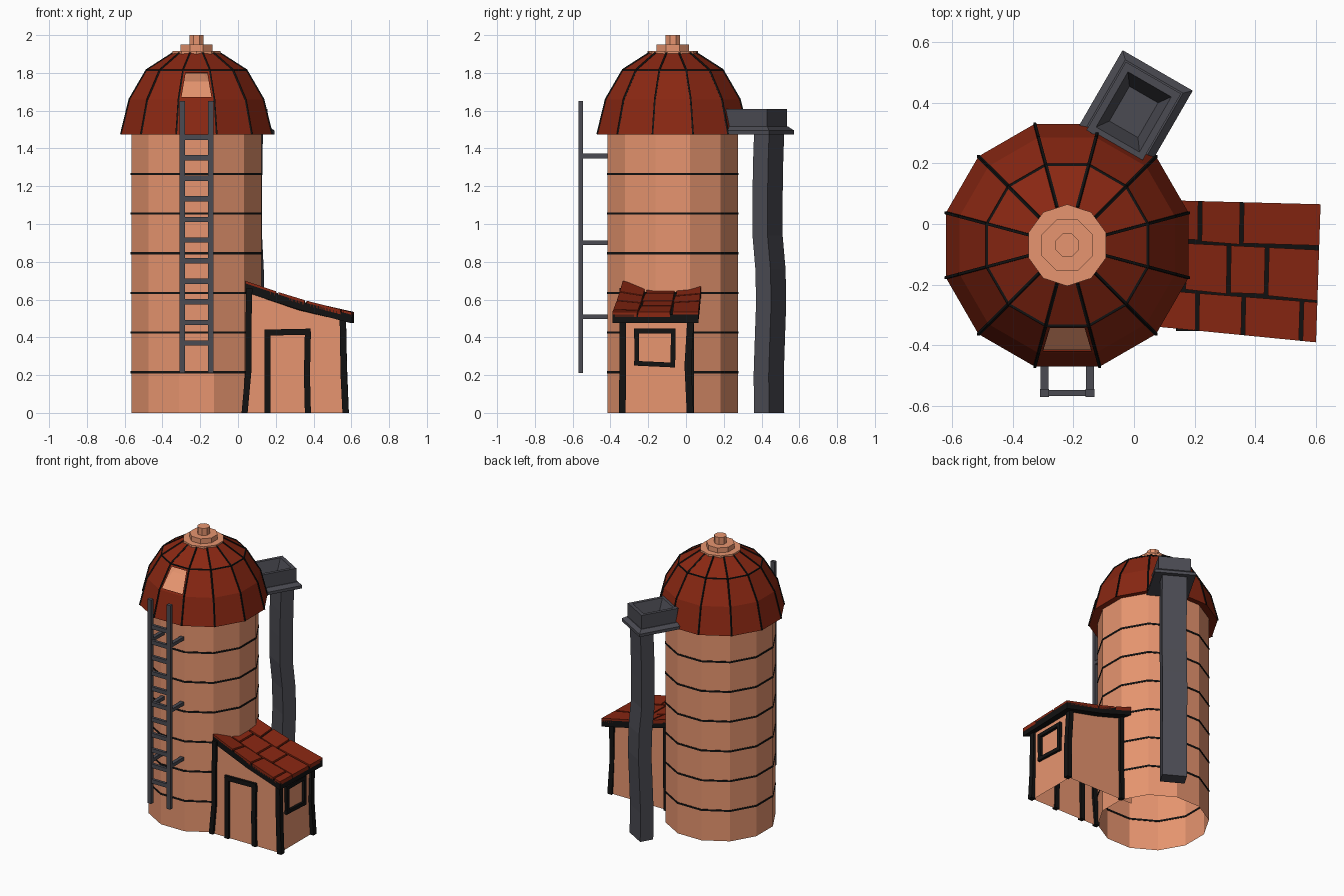
import bpy, bmesh
from math import pi, cos, sin, tan
from mathutils import Vector as V

if "Cube" in bpy.data.objects:
    bpy.data.objects.remove(bpy.data.objects["Cube"])

def mat(name, c):
    m = bpy.data.materials.new(name)
    m.diffuse_color = (*c, 1)
    m.use_nodes = True
    m.node_tree.nodes["Principled BSDF"].inputs["Base Color"].default_value = m.diffuse_color
    return m

TAN = mat("tan", (0.80, 0.30, 0.16))
RED = mat("red", (0.25, 0.02, 0.006))
DARK = mat("dark", (0.006, 0.006, 0.006))
GREY = mat("grey", (0.07, 0.07, 0.085))
CX, CY = -0.22, -0.07

def finish(name, bm, m, recalc=True):
    if recalc:
        bmesh.ops.recalc_face_normals(bm, faces=bm.faces[:])
    me = bpy.data.meshes.new(name)
    bm.to_mesh(me)
    bm.free()
    me.materials.append(m)
    ob = bpy.data.objects.new(name, me)
    bpy.context.collection.objects.link(ob)
    return ob

def loft(bm, loops, closed=False, caps=False):
    rings = [[bm.verts.new(p) for p in l] for l in loops]
    n = len(rings[0])
    pairs = list(zip(rings, rings[1:])) + ([(rings[-1], rings[0])] if closed else [])
    for a, b in pairs:
        for i in range(n):
            j = (i + 1) % n
            bm.faces.new((a[i], a[j], b[j], b[i]))
    if caps:
        bm.faces.new(rings[0][::-1])
        bm.faces.new(rings[-1])

def ring(a, z, n=12):
    r = a / cos(pi / n)
    return [(CX + r * cos((2 * i + 1) * pi / n), CY + r * sin((2 * i + 1) * pi / n), z) for i in range(n)]

def bar(bm, pts, w, d):
    # rectangular bar through points
    pts = [V(p) for p in pts]
    t = (pts[-1] - pts[0]).normalized()
    up = V((0, 1, 0)) if abs(t.y) < 0.9 else V((0, 0, 1))
    s = up.cross(t).normalized() * w / 2
    n = t.cross(s).normalized() * d / 2
    loft(bm, [[p - s - n, p + s - n, p + s + n, p - s + n] for p in pts], caps=True)

def bars(name, items, m):
    bm = bmesh.new()
    for pts, w, d in items:
        bar(bm, pts, w, d)
    return finish(name, bm, m)

# silo wall, open at the bottom
bm = bmesh.new()
loft(bm, [ring(0.345, 0), ring(0.345, 1.49)])
finish("silo_wall", bm, TAN)

# thin dark hoops
bm = bmesh.new()
for i in range(6):
    z = 0.215 + 0.21 * i
    loft(bm, [ring(0.342, z - .006), ring(0.348, z - .006), ring(0.348, z + .006), ring(0.342, z + .006)], closed=True)
finish("silo_hoops", bm, DARK)

# dome with hatch hole on the front
prof = [(0.40, 1.475), (0.355, 1.66), (0.265, 1.815), (0.125, 1.905)]
bm = bmesh.new()
loft(bm, [ring(0.345, 1.49)] + [ring(*p) for p in prof])
bmesh.ops.recalc_face_normals(bm, faces=bm.faces[:])
hatch = min((f for f in bm.faces if 1.7 < f.calc_center_median().z < 1.77),
            key=lambda f: f.calc_center_median().y)
bmesh.ops.inset_individual(bm, faces=[hatch], thickness=0.021)
bmesh.ops.delete(bm, geom=[hatch], context='FACES')
finish("dome_roof", bm, RED, False)

# inner lining seen through the hatch
bm = bmesh.new()
loft(bm, [ring(0.345, 1.66), ring(0.25, 1.755), ring(0.13, 1.80)], caps=True)
finish("dome_lining", bm, TAN)

# dome ribs and upper seam
rings = [ring(*p) for p in prof]
ribs = []
for i in range(12):
    for a, b in zip(rings, rings[1:]):
        ribs.append(([a[i], b[i]], .009, .009))
    ribs.append(([rings[2][i], rings[2][(i + 1) % 12]], .008, .008))
bars("dome_ribs", ribs, DARK)

# stepped finial
bm = bmesh.new()
for a, z0, z1, n in ((.128, 1.895, 1.915, 10), (.085, 1.91, 1.95, 8), (.038, 1.945, 2.0, 8)):
    loft(bm, [ring(a, z0, n), ring(a, z1, n)], caps=True)
finish("dome_finial", bm, TAN)

# ladder
items = []
for x in (-0.295, -0.145):
    items.append(([(x, -.557, .21), (x, -.557, 1.65)], .03, .025))
    for z in (.51, .90, 1.36):
        items.append(([(x, -.55, z), (x, -.41, z)], .026, .024))
for i in range(11):
    z = .37 + .109 * i
    items.append(([(-.295, -.557, z), (-.145, -.557, z)], .028, .02))
bars("ladder", items, GREY)

# chute: positions given as distance outward from the silo and sideways
def polar(r, l, z):
    return (CX + .5 * r + .866 * l, CY + .866 * r - .5 * l, z)

def rect(r0, r1, w, z, l=-.03):
    return [polar(r0, l - w / 2, z), polar(r1, l - w / 2, z), polar(r1, l + w / 2, z), polar(r0, l + w / 2, z)]

bm = bmesh.new()
wob = [(0, 0), (.2, -.003), (.41, .005), (.58, .012), (.76, .008), (.94, -.01), (1.13, -.01), (1.31, -.007), (1.49, 0)]
loft(bm, [rect(.526 + o, .618 + o, .16, z) for z, o in wob], caps=True)
finish("chute_pipe", bm, GREY)

# hopper box with tapered hollow
bm = bmesh.new()
loft(bm, [rect(.385, .62, .21, 1.48), rect(.36, .62, .21, 1.61), rect(.385, .595, .165, 1.61),
          rect(.43, .55, .10, 1.50)], caps=True)
finish("chute_hopper", bm, GREY)
bm = bmesh.new()
loft(bm, [rect(.345, .648, .267, 1.475), rect(.345, .648, .267, 1.495), rect(.36, .625, .22, 1.515)], caps=True)
finish("chute_lip", bm, GREY)

# shed walls, open at the bottom
bm = bmesh.new()
out = [(.04, 0), (.56, 0), (.555, .50), (.05, .66)]
f, b = [[bm.verts.new((x, y, z)) for x, z in out] for y in (-.335, .025)]
bm.faces.new(f)
bm.faces.new(b[::-1])
bm.faces.new((f[1], b[1], b[2], f[2]))
finish("shed_walls", bm, TAN, False)

# corner posts
bars("shed_posts", [
    ([(.035, -.337, 0), (.055, -.335, .22), (.055, -.335, .45), (.06, -.335, .66)], .032, .032),
    ([(.57, -.338, 0), (.56, -.335, .2), (.555, -.335, .5)], .034, .036),
    ([(.57, .022, 0), (.56, .01, .25), (.555, .025, .5)], .034, .036),
    ([(.13, .028, 0), (.135, .028, .3), (.135, .028, .63)], .03, .03)], DARK)

# door and window frames
bars("door_frame", [
    ([(.155, -.337, 0), (.157, -.337, .2), (.155, -.337, .43)], .032, .03),
    ([(.37, -.337, 0), (.365, -.337, .2), (.37, -.337, .43)], .032, .03),
    ([(.14, -.337, .425), (.385, -.337, .43)], .032, .03)], DARK)
xw = .56
bars("window_frame", [
    ([(xw, -.26, .25), (xw, -.262, .445)], .03, .025),
    ([(xw, -.07, .24), (xw, -.067, .445)], .03, .025),
    ([(xw, -.275, .263), (xw, -.06, .253)], .03, .025),
    ([(xw, -.275, .433), (xw, -.055, .433)], .03, .025)], DARK)

# sagging roof surface: s runs down the slope, t runs front to back
def roof(s, t, h=0):
    x = .04 + s * (.56 + .015 * t)
    y = (-.335 - .055 * s) * (1 - t) + (.08 - .015 * s) * t
    sag = .03 * sin(pi * min(t * 1.1, 1)) + .012 * t
    return (x, y, .685 - .165 * s - sag * (1 - s) - .01 * sin(pi * s) + h)

bm = bmesh.new()
loft(bm, [[roof(0, t, -.045), roof(.5, t, -.045), roof(1, t, -.045),
           roof(1, t), roof(.5, t), roof(0, t)] for t in (0, .15, .35, .65, .85, 1)], caps=True)
finish("shed_roof_base", bm, DARK)

# red shingles with dark gaps
bm = bmesh.new()
g = .011
rows = [(0, .30, (0, .30, .57, .91, 1)), (.30, .68, (0, .22, .48, .70, 1)), (.68, 1, (0, .31, .55, 1))]
for t0, t1, cols in rows:
    for k, (s0, s1) in enumerate(zip(cols, cols[1:])):
        a = s0 + (g if s0 else 0)
        c = s1 - (g if s1 < 1 else 0)
        p, q = t0 + (g if t0 else 0), t1 - (g if t1 < 1 else 0)
        d = .02 * (-1) ** k
        quad = [(a, p), (c, p + (d if 0 < t0 else 0) * .5), (c, q), (a, q)]
        loft(bm, [[roof(s, t, h) for s, t in quad] for h in (-.012, .014)], caps=True)
finish("shed_roof_shingles", bm, RED)
